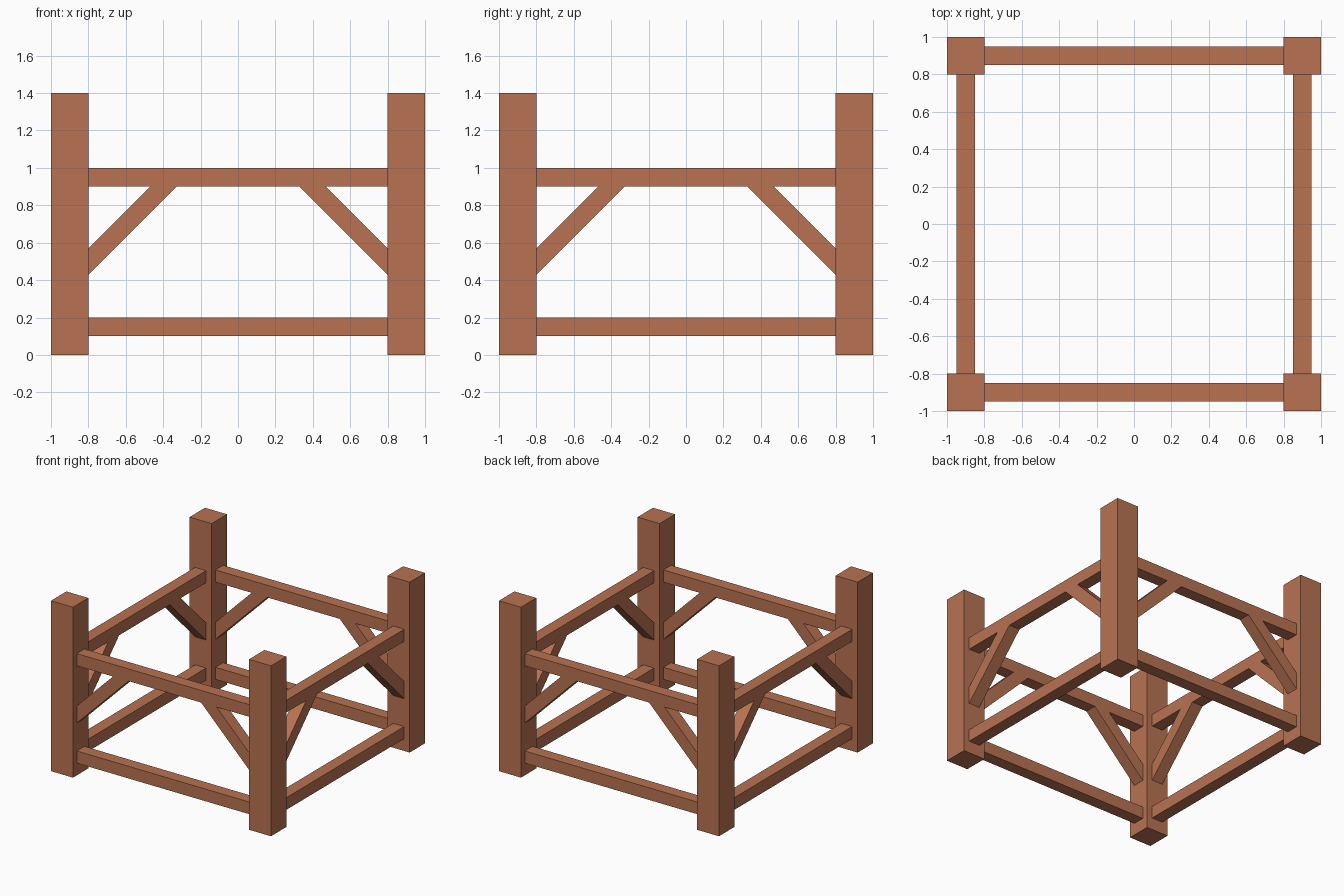
import bpy, bmesh, math
from mathutils import Matrix, Vector

if "Cube" in bpy.data.objects:
    bpy.data.objects.remove(bpy.data.objects["Cube"])

wood = bpy.data.materials.new("reddish_brown_wood")
wood.diffuse_color = (0.48, 0.17, 0.085, 1)
wood.use_nodes = True
wood.node_tree.nodes["Principled BSDF"].inputs["Base Color"].default_value = wood.diffuse_color


def prism(name, profile, axis, depth, matrix):
    """Extrude a closed profile of points by depth along axis, then place it."""
    bm = bmesh.new()
    face = bm.faces.new([bm.verts.new(p) for p in profile])
    ext = bmesh.ops.extrude_face_region(bm, geom=[face])["geom"]
    verts = [v for v in ext if isinstance(v, bmesh.types.BMVert)]
    bmesh.ops.translate(bm, verts=verts, vec=Vector(axis) * depth)
    bmesh.ops.transform(bm, matrix=matrix, verts=bm.verts)
    bmesh.ops.recalc_face_normals(bm, faces=bm.faces)
    mesh = bpy.data.meshes.new(name)
    bm.to_mesh(mesh)
    bm.free()
    mesh.materials.append(wood)
    bpy.context.collection.objects.link(bpy.data.objects.new(name, mesh))


def side_piece(name, outline, matrix):
    # outline is in x,z of the front side, 0.1 deep
    prism(name, [(x, -0.95, z) for x, z in outline], (0, 1, 0), 0.1, matrix)


h = 0.05 * math.sqrt(2)   # half of the brace's mitred end
brace = [(-0.8, 0.5 - h), (-0.4 + h, 0.9), (-0.4 - h, 0.9), (-0.8, 0.5 + h)]

for i, side in enumerate(("front", "right", "back", "left")):
    turn = Matrix.Rotation(i * math.pi / 2, 4, "Z")
    # corner post
    prism(side + "_corner_post",
          [(-1, -1, 0), (-0.8, -1, 0), (-0.8, -0.8, 0), (-1, -0.8, 0)],
          (0, 0, 1), 1.4, turn)
    # lower and upper rails
    for label, z in (("lower", 0.1), ("upper", 0.9)):
        side_piece(f"{side}_{label}_rail",
                   [(-0.8, z), (0.8, z), (0.8, z + 0.1), (-0.8, z + 0.1)], turn)
    # mirrored diagonal braces
    for label, s in (("first", 1), ("second", -1)):
        side_piece(f"{side}_{label}_brace", [(s * x, z) for x, z in brace], turn)
